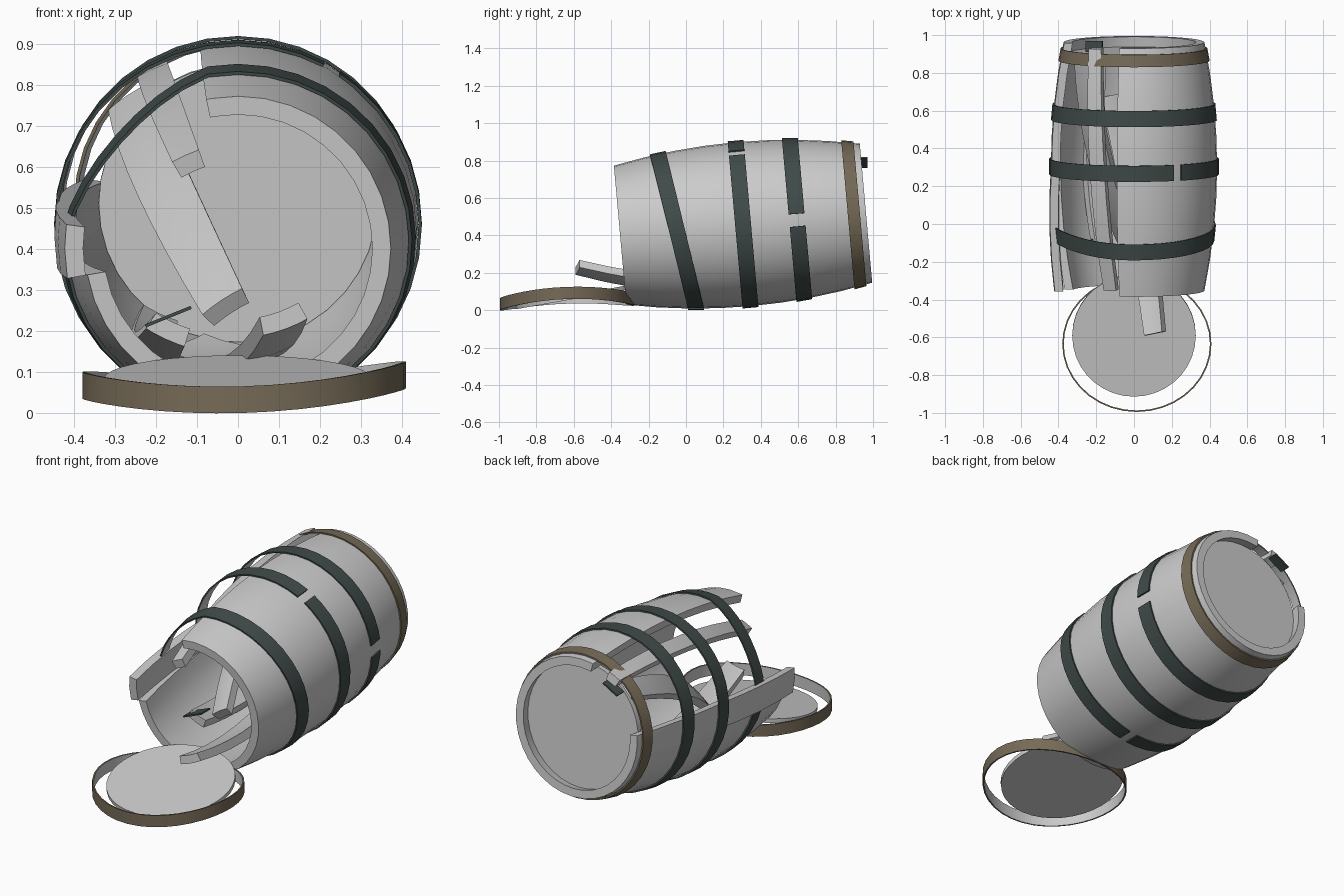
import bpy, bmesh, math
from math import sin, cos, radians as rad
from mathutils import Matrix, Vector

if "Cube" in bpy.data.objects:
    bpy.data.objects.remove(bpy.data.objects["Cube"])


def material(name, c):
    m = bpy.data.materials.new(name)
    m.diffuse_color = (*c, 1)
    m.use_nodes = True
    m.node_tree.nodes["Principled BSDF"].inputs["Base Color"].default_value = m.diffuse_color
    return m


GREY = material("pale grey wood", (0.60, 0.60, 0.60))
DARK = material("dark green iron", (0.05, 0.07, 0.066))
BROWN = material("brown iron", (0.18, 0.145, 0.095))

# Barrel frame: local y is the barrel axis, tilted up towards the back
BARREL = Matrix.Translation((0, 0.305, 0.46)) @ Matrix.Rotation(rad(5.1), 4, 'X')
HALF, THICK, N = 0.66, 0.045, 9


def bulge(s):
    return 0.373 + 0.067 * (1 - (s / HALF) ** 2)


def polar(a, r, s):
    return Vector((r * cos(rad(a)), s, r * sin(rad(a))))


def finish(name, bm, mats, M=Matrix()):
    bmesh.ops.recalc_face_normals(bm, faces=bm.faces)
    me = bpy.data.meshes.new(name)
    bm.to_mesh(me)
    bm.free()
    for m in mats:
        me.materials.append(m)
    ob = bpy.data.objects.new(name, me)
    bpy.context.collection.objects.link(ob)
    ob.matrix_world = M
    bpy.ops.object.select_all(action='DESELECT')
    ob.select_set(True)
    bpy.context.view_layer.objects.active = ob
    bpy.ops.object.shade_smooth_by_angle(angle=rad(35))
    return ob


def sweep(name, rings, closed, mats, M=Matrix()):
    """Joins closed sections (outer points, then inner points reversed)."""
    bm = bmesh.new()
    vs = [[bm.verts.new(p) for p in r] for r in rings]
    k = len(vs[0])
    n = k // 2
    pairs = list(zip(vs, vs[1:])) + ([(vs[-1], vs[0])] if closed else [])
    for a, b in pairs:
        for j in range(k):
            f = bm.faces.new((a[j], a[(j + 1) % k], b[(j + 1) % k], b[j]))
            f.material_index = len(mats) - 1 if n <= j < k - 1 else 0
    if not closed:
        for r in (vs[0], vs[-1]):
            for i in range(n - 1):
                bm.faces.new((r[i], r[i + 1], r[k - 2 - i], r[k - 1 - i]))
    return finish(name, bm, mats, M)


def angles(a0, a1, step=10):
    mid = [a for a in range(-360, 720, step) if a0 + 1 < a < a1 - 1]
    return [a0] + mid + [a1]


def wall(name, a0, a1, M, flare=0.0, step=10):
    """Part of the barrel wall between two angles."""
    ss = [-HALF + 2 * HALF * i / (N - 1) for i in range(N)]
    rings = []
    for a in angles(a0, a1, step):
        out = [polar(a, bulge(s) + flare * max(0, -s / HALF), s) for s in ss]
        inn = [polar(a, bulge(s) - THICK + flare * max(0, -s / HALF), s) for s in ss]
        rings.append(out + inn[::-1])
    return sweep(name, rings, False, [GREY], M)


def loose_stave(name, front, back, width, roll):
    p, q = Vector(front), Vector(back)
    d = q - p
    rot = Matrix((Vector((1, 0, 0)), d.normalized(), Vector((0, 0, 1)))).transposed()
    y = d.normalized()
    x = y.cross(Vector((0, 0, 1))).normalized()
    rot = Matrix((x, y, x.cross(y))).transposed().to_4x4()
    M = (Matrix.Translation((p + q) / 2) @ rot @ Matrix.Rotation(rad(roll), 4, 'Y')
         @ Matrix.Diagonal((1, d.length / (2 * HALF), 1, 1)) @ Matrix.Translation((0, 0, -0.352)))
    return wall(name, 90 - width / 2, 90 + width / 2, M, step=5)


def band(name, point, arc, mat, M=Matrix()):
    """Metal hoop: point(angle, across, inset) gives the surface."""
    closed = arc is None
    aa = list(range(0, 360, 10)) if closed else angles(*arc)
    rings = [[point(a, t, d) for t, d in ((-.5, 0), (.5, 0), (.5, .008), (-.5, .008))] for a in aa]
    return sweep(name, rings, closed, [mat, GREY], M)


def barrel_hoop(name, s0, width, mat, arc=None, tilt=0.0, sag=0.0):
    def point(a, t, d):
        s = s0 - tilt * sin(rad(a)) + t * width
        g = a % 360
        dip = sag * sin(rad((g - 100) * 2.25)) if 100 < g < 180 else 0
        return polar(a, bulge(s) + 0.009 - d - dip, s)
    return band(name, point, arc, mat, BARREL)


def disc(name, r, depth, M):
    bm = bmesh.new()
    bmesh.ops.create_cone(bm, cap_ends=True, segments=36, radius1=r, radius2=r, depth=depth)
    return finish(name, bm, [GREY], M)


def plate(name, size, loc, roll):
    bm = bmesh.new()
    bmesh.ops.create_cube(bm, size=1, matrix=Matrix.Diagonal((*size, 1)))
    return finish(name, bm, [DARK], Matrix.Translation(loc) @ Matrix.Rotation(rad(roll), 4, 'Y'))


# Barrel body, open at the upper left, with one sprung stave at the edge
wall("barrel_body", -170, 102, BARREL)
wall("sprung_stave", 172, 190, BARREL, flare=0.05)

# Heads: one still in the back, one fallen out of the front
disc("back_head", 0.34, 0.03,
     BARREL @ Matrix.Translation((0, 0.59, 0)) @ Matrix.Rotation(rad(90), 4, 'X'))
disc("fallen_head", 0.327, 0.022,
     Matrix.Translation((0, -0.59, 0.073)) @ Matrix.Rotation(rad(10), 4, 'X'))

# Loose staves
loose_stave("upper_loose_stave", (-0.12, -0.35, 0.61), (-0.2, 0.93, 0.83), 11, -25)
loose_stave("inner_loose_stave", (-0.03, -0.1, 0.26), (-0.26, 0.86, 0.76), 18, -38)
loose_stave("protruding_stave", (0.11, -0.58, 0.225), (-0.12, 0.68, 0.15), 18, 160)
loose_stave("lower_loose_stave", (-0.17, -0.12, 0.20), (-0.2, 0.84, 0.22), 16, -155)

# Hoops on the barrel, chipped in places
barrel_hoop("front_hoop", -0.355, 0.085, DARK, (-76, 278), tilt=0.065, sag=0.04)
barrel_hoop("middle_hoop", 0.0, 0.085, DARK, (62, 416))
barrel_hoop("rear_hoop", 0.29, 0.085, DARK, (4, 355))
barrel_hoop("end_hoop", 0.595, 0.065, BROWN)


# Bent hoop fallen around the loose head
def fallen(a, t, d):
    c, s = cos(rad(a)), sin(rad(a))
    z = 0.03 + 0.0125 * (c + s) + 0.0175 * cos(rad(2 * a))
    return Vector((0.015 + (0.395 - d) * c, -0.635 + (0.36 - d) * s, z + 0.065 * (t + 0.5)))


band("fallen_hoop", fallen, None, BROWN)

# Torn hoop fragments
plate("inner_hoop_fragment", (0.12, 0.08, 0.008), (-0.17, -0.12, 0.235), -22)
plate("back_hoop_fragment", (0.10, 0.06, 0.009), (-0.21, 0.94, 0.79), -30)
